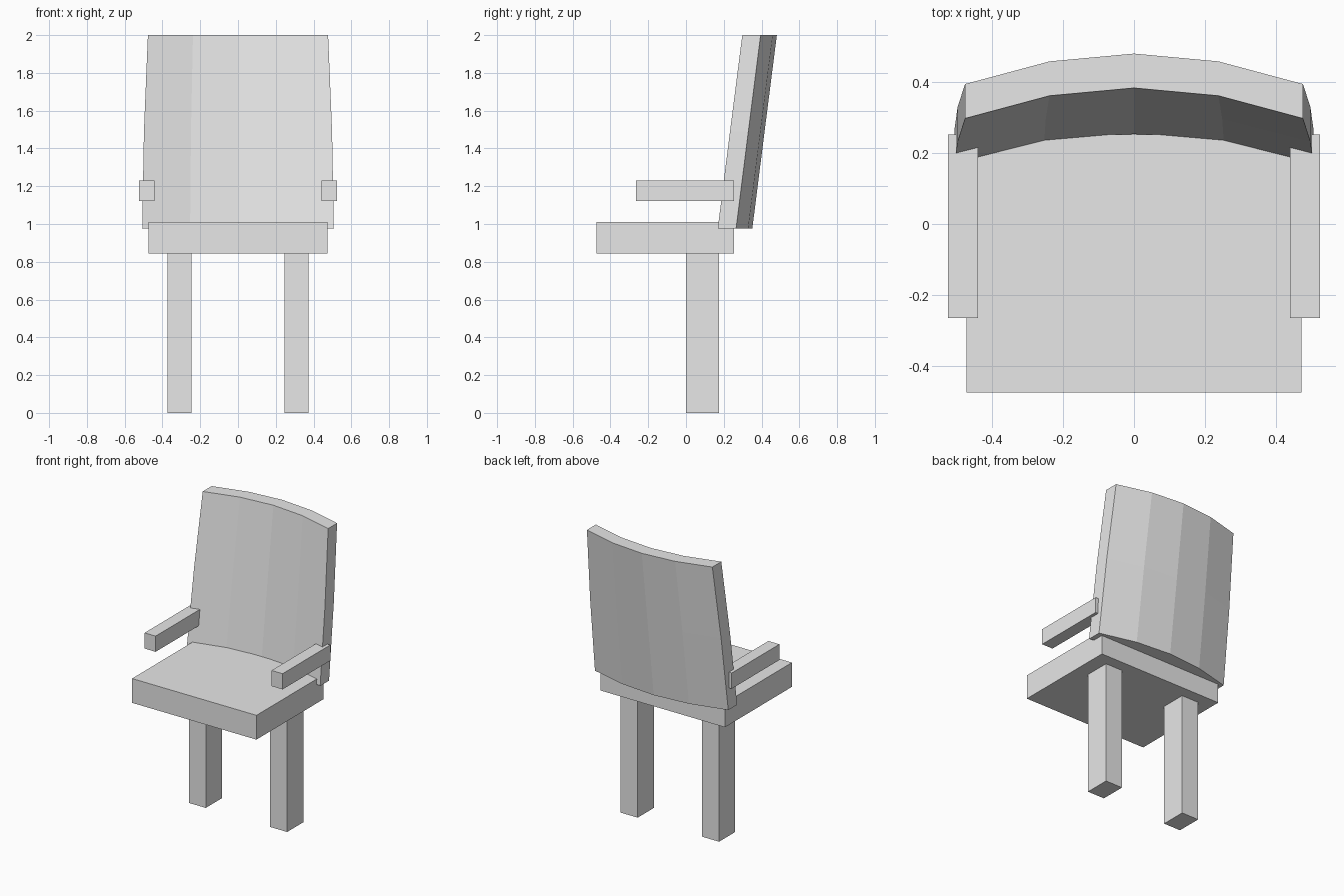
import bpy
import bmesh
from mathutils import Vector

cube = bpy.data.objects.get("Cube")
if cube:
    bpy.data.objects.remove(cube, do_unlink=True)

# Single flat material
grey = bpy.data.materials.new("light_grey")
grey.use_nodes = True
grey.diffuse_color = (0.8, 0.8, 0.8, 1)
grey.node_tree.nodes["Principled BSDF"].inputs["Base Color"].default_value = (0.8, 0.8, 0.8, 1)


def add_object(name, bm):
    bmesh.ops.recalc_face_normals(bm, faces=bm.faces)
    mesh = bpy.data.meshes.new(name)
    bm.to_mesh(mesh)
    bm.free()
    mesh.materials.append(grey)
    obj = bpy.data.objects.new(name, mesh)
    bpy.context.collection.objects.link(obj)
    return obj


def box(name, low, high):
    low, high = Vector(low), Vector(high)
    bm = bmesh.new()
    bmesh.ops.create_cube(bm, size=1)
    bmesh.ops.scale(bm, vec=high - low, verts=bm.verts)
    bmesh.ops.translate(bm, vec=(low + high) / 2, verts=bm.verts)
    return add_object(name, bm)


def side_box(name, x_in, x_out, y_range, z_range):
    for side, sign in (("left", 1), ("right", -1)):
        xs = sorted((sign * x_in, sign * x_out))
        box(f"{side}_{name}", (xs[0], y_range[0], z_range[0]), (xs[1], y_range[1], z_range[1]))


# Seat, legs and armrests
box("seat", (-0.473, -0.475, 0.843), (0.473, 0.253, 1.01))
side_box("leg", 0.245, 0.374, (0, 0.175), (0, 0.845))
side_box("armrest", 0.441, 0.525, (-0.265, 0.253), (1.122, 1.23))

# Backrest: curved cross-section leaning back and narrowing upward
section = [(-1, 0), (-0.5, 0.064), (0, 0.086), (0.5, 0.064), (1, 0)]
levels = [(0.975, 0.507, 0.168), (1.49, 0.498, 0.233), (2.0, 0.477, 0.298)]
thickness = 0.097

bm = bmesh.new()
rings = []
for z, half_width, y in levels:
    front = [bm.verts.new((u * half_width, y + bow, z)) for u, bow in section]
    back = [bm.verts.new((u * half_width, y + bow + thickness, z)) for u, bow in section]
    rings.append(front + back[::-1])
for lower, upper in zip(rings, rings[1:]):
    count = len(lower)
    for i in range(count):
        j = (i + 1) % count
        bm.faces.new((lower[i], lower[j], upper[j], upper[i]))
for ring in (rings[0], rings[-1]):
    for i in range(len(section) - 1):
        bm.faces.new((ring[i], ring[i + 1], ring[-2 - i], ring[-1 - i]))
add_object("backrest", bm)
